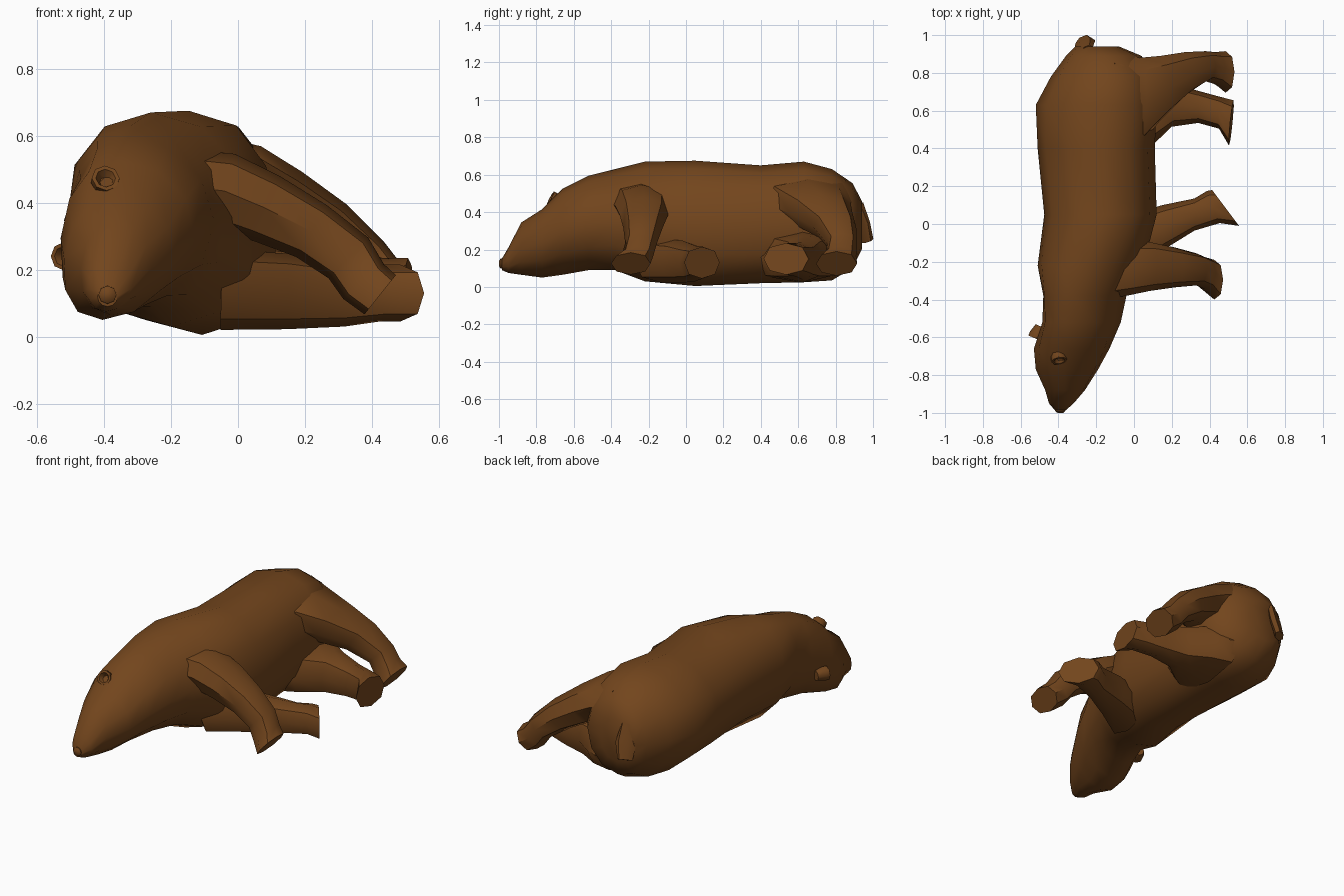
import bpy, bmesh, math
from mathutils import Vector

fur = bpy.data.materials.new("brown_fur")
fur.diffuse_color = (0.17, 0.06, 0.012, 1)


def ring(center, u, v, sides, power=2.0, bow=0.0):
    """Superellipse ring around a centre; bow pushes top and bottom towards -x."""
    pts = []
    for i in range(sides):
        a = 2 * math.pi * i / sides
        c, s = math.cos(a), math.sin(a)
        c = math.copysign(abs(c) ** (2 / power), c)
        s = math.copysign(abs(s) ** (2 / power), s)
        pts.append(Vector(center) + Vector(u) * c + Vector(v) * s - Vector((bow * s * s, 0, 0)))
    return pts


def loft(name, rings):
    bm = bmesh.new()
    loops = [[bm.verts.new(p) for p in r] for r in rings]
    n = len(loops[0])
    for a, b in zip(loops, loops[1:]):
        for i in range(n):
            j = (i + 1) % n
            bm.faces.new((a[i], a[j], b[j], b[i]))
    bm.faces.new(loops[0][::-1])
    bm.faces.new(loops[-1])
    bmesh.ops.recalc_face_normals(bm, faces=bm.faces)
    mesh = bpy.data.meshes.new(name)
    bm.to_mesh(mesh)
    bm.free()
    mesh.materials.append(fur)
    obj = bpy.data.objects.new(name, mesh)
    bpy.context.collection.objects.link(obj)
    bpy.ops.object.select_all(action='DESELECT')
    obj.select_set(True)
    bpy.context.view_layer.objects.active = obj
    bpy.ops.object.shade_smooth_by_angle(angle=math.radians(45))
    return obj


# Torso, neck and head: y, x range, z range, sideways lean of the top, bow
sections = [
    (-0.985, -0.42, -0.36, 0.09, 0.15, 0.0, 0.0),
    (-0.95, -0.45, -0.32, 0.075, 0.21, 0.0, 0.01),
    (-0.88, -0.47, -0.26, 0.065, 0.345, 0.01, 0.01),
    (-0.77, -0.52, -0.19, 0.05, 0.415, 0.02, 0.03),
    (-0.66, -0.53, -0.13, 0.065, 0.525, 0.02, 0.04),
    (-0.52, -0.485, -0.07, 0.09, 0.595, 0.0, 0.05),
    (-0.38, -0.48, -0.04, 0.09, 0.63, -0.03, 0.03),
    (-0.22, -0.51, 0.05, 0.03, 0.67, -0.03, 0.0),
    (0.05, -0.475, 0.12, 0.005, 0.675, -0.02, -0.05),
    (0.4, -0.51, 0.11, 0.02, 0.65, -0.02, -0.05),
    (0.63, -0.52, 0.12, 0.025, 0.67, 0.0, -0.05),
    (0.78, -0.44, 0.12, 0.035, 0.63, 0.0, -0.02),
    (0.89, -0.36, 0.04, 0.10, 0.555, 0.0, 0.0),
    (0.94, -0.31, -0.08, 0.20, 0.46, 0.0, 0.0),
]
loft("body", [
    ring(((x0 + x1) / 2, y, (z0 + z1) / 2), ((x1 - x0) / 2, 0, 0),
         (lean, 0, (z1 - z0) / 2), 12, 2.05, bow)
    for y, x0, x1, z0, z1, lean, bow in sections])


# Legs reach out along +x: x, y, z, half width in y, half thickness, skew
def leg(name, rows):
    rings = []
    for i, (x, y, z, w, t, skew) in enumerate(rows):
        a, b = rows[max(i - 1, 0)], rows[min(i + 1, len(rows) - 1)]
        d = Vector((b[0] - a[0], 0, b[2] - a[2])).normalized()
        rings.append(ring((x, y, z), (skew * w, w, 0),
                          (-d.z * t, 0, d.x * t), 8, 2.2))
    loft(name, rings)


leg("upper_front_leg", [
    (-0.16, -0.25, 0.45, 0.15, 0.11, 0),
    (-0.04, -0.235, 0.435, 0.145, 0.115, 0),
    (0.08, -0.225, 0.385, 0.13, 0.105, 0),
    (0.22, -0.23, 0.315, 0.105, 0.09, 0),
    (0.33, -0.24, 0.235, 0.085, 0.085, 0),
    (0.375, -0.26, 0.165, 0.085, 0.08, 0),
    (0.425, -0.295, 0.125, 0.105, 0.075, 0)])
leg("upper_hind_leg", [
    (-0.12, 0.66, 0.48, 0.26, 0.13, 0),
    (0.03, 0.645, 0.45, 0.235, 0.125, 0),
    (0.14, 0.72, 0.395, 0.17, 0.11, 0),
    (0.27, 0.795, 0.32, 0.115, 0.093, 0),
    (0.38, 0.835, 0.23, 0.08, 0.078, 0),
    (0.43, 0.825, 0.165, 0.085, 0.078, 0),
    (0.485, 0.805, 0.125, 0.11, 0.08, 0)])
leg("lower_front_leg", [
    (-0.05, -0.12, 0.14, 0.16, 0.12, 0),
    (0.15, -0.02, 0.135, 0.12, 0.113, 0),
    (0.32, 0.05, 0.125, 0.085, 0.095, 0),
    (0.42, 0.09, 0.13, 0.085, 0.085, -0.4),
    (0.485, 0.085, 0.13, 0.095, 0.085, -0.75)])
leg("lower_hind_leg", [
    (-0.05, 0.6, 0.165, 0.29, 0.14, 0),
    (0.08, 0.62, 0.16, 0.22, 0.138, 0),
    (0.2, 0.63, 0.15, 0.115, 0.125, 0),
    (0.34, 0.62, 0.14, 0.085, 0.1, 0),
    (0.45, 0.59, 0.145, 0.085, 0.09, 0),
    (0.515, 0.535, 0.15, 0.12, 0.085, 0.1)])


# Round cupped ears
def ear(name, base, axis):
    d = Vector(axis).normalized()
    u = d.cross(Vector((0, 0, 1))).normalized()
    v = u.cross(d)
    profile = [(-0.03, 0.03), (0.015, 0.042), (0.04, 0.042), (0.04, 0.03), (0.015, 0.015)]
    loft(name, [ring(Vector(base) + d * h, u * r, v * r, 8) for h, r in profile])


ear("upper_ear", (-0.40, -0.69, 0.455), (0.1, -0.75, 0.4))
ear("lower_ear", (-0.505, -0.57, 0.24), (-0.35, -0.8, 0.0))

# Nose tip and short tail
loft("nose", [ring((-0.39, y, 0.125), (r, 0, 0), (0, 0, r), 8)
              for y, r in [(-0.965, 0.028), (-0.99, 0.027), (-1.0, 0.015)]])
loft("tail", [ring((x, y, z), (r, r * 0.4, 0), (0, 0.025, 0.012), 6)
              for x, y, z, r in [(-0.25, 0.92, 0.44, 0.03), (-0.26, 0.95, 0.34, 0.055),
                                 (-0.27, 0.972, 0.245, 0.04)]])
